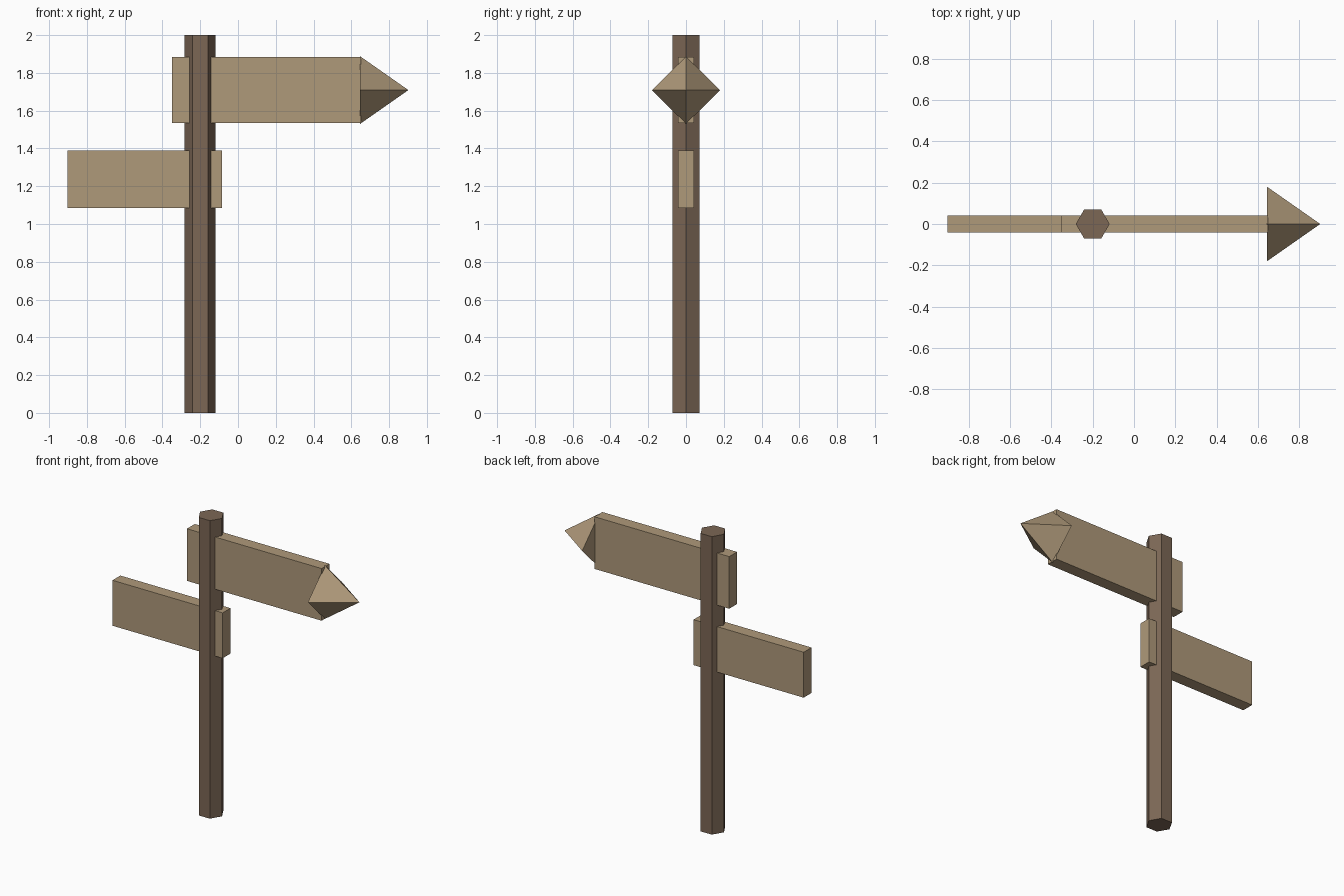
import bpy, bmesh
from math import radians, sin, cos, pi
from mathutils import Matrix

if "Cube" in bpy.data.objects:
    bpy.data.objects.remove(bpy.data.objects["Cube"])


def material(name, color):
    m = bpy.data.materials.new(name)
    m.diffuse_color = (*color, 1)
    m.use_nodes = True
    m.node_tree.nodes["Principled BSDF"].inputs["Base Color"].default_value = m.diffuse_color
    return m


post_wood = material("dark_wood", (0.20, 0.135, 0.09))
board_wood = material("light_wood", (0.43, 0.32, 0.195))


def add_part(name, bm, mat):
    bmesh.ops.recalc_face_normals(bm, faces=bm.faces)
    mesh = bpy.data.meshes.new(name)
    bm.to_mesh(mesh)
    bm.free()
    mesh.materials.append(mat)
    obj = bpy.data.objects.new(name, mesh)
    bpy.context.collection.objects.link(obj)
    return obj


def board(name, x0, x1, z0, z1, thickness=0.083):
    bm = bmesh.new()
    bmesh.ops.create_cube(bm, size=1)
    bmesh.ops.scale(bm, vec=(x1 - x0, thickness, z1 - z0), verts=bm.verts)
    bmesh.ops.translate(bm, vec=((x0 + x1) / 2, 0, (z0 + z1) / 2), verts=bm.verts)
    return add_part(name, bm, board_wood)


# Hexagonal post with corners facing left and right
bm = bmesh.new()
ring = [bm.verts.new((-0.2 + 0.082 * cos(i * pi / 3), 0.082 * sin(i * pi / 3), 0)) for i in range(6)]
base = bm.faces.new(ring)
top = bmesh.ops.extrude_face_region(bm, geom=[base], use_keep_orig=True)["geom"]
bmesh.ops.translate(bm, vec=(0, 0, 2), verts=[g for g in top if isinstance(g, bmesh.types.BMVert)])
add_part("post", bm, post_wood)

# Sign boards
board("upper_board", -0.35, 0.65, 1.534, 1.884)
board("lower_board", -0.903, -0.085, 1.085, 1.39)

# Four-sided arrow tip on the upper board
bm = bmesh.new()
bmesh.ops.create_cone(bm, cap_ends=True, segments=4, radius1=0.18, radius2=0, depth=0.257)
bmesh.ops.remove_doubles(bm, verts=bm.verts, dist=1e-4)
bmesh.ops.transform(bm, matrix=Matrix.Translation((0.7735, 0, 1.709)) @ Matrix.Rotation(radians(90), 4, 'Y'),
                    verts=bm.verts)
add_part("arrow_tip", bm, board_wood)
